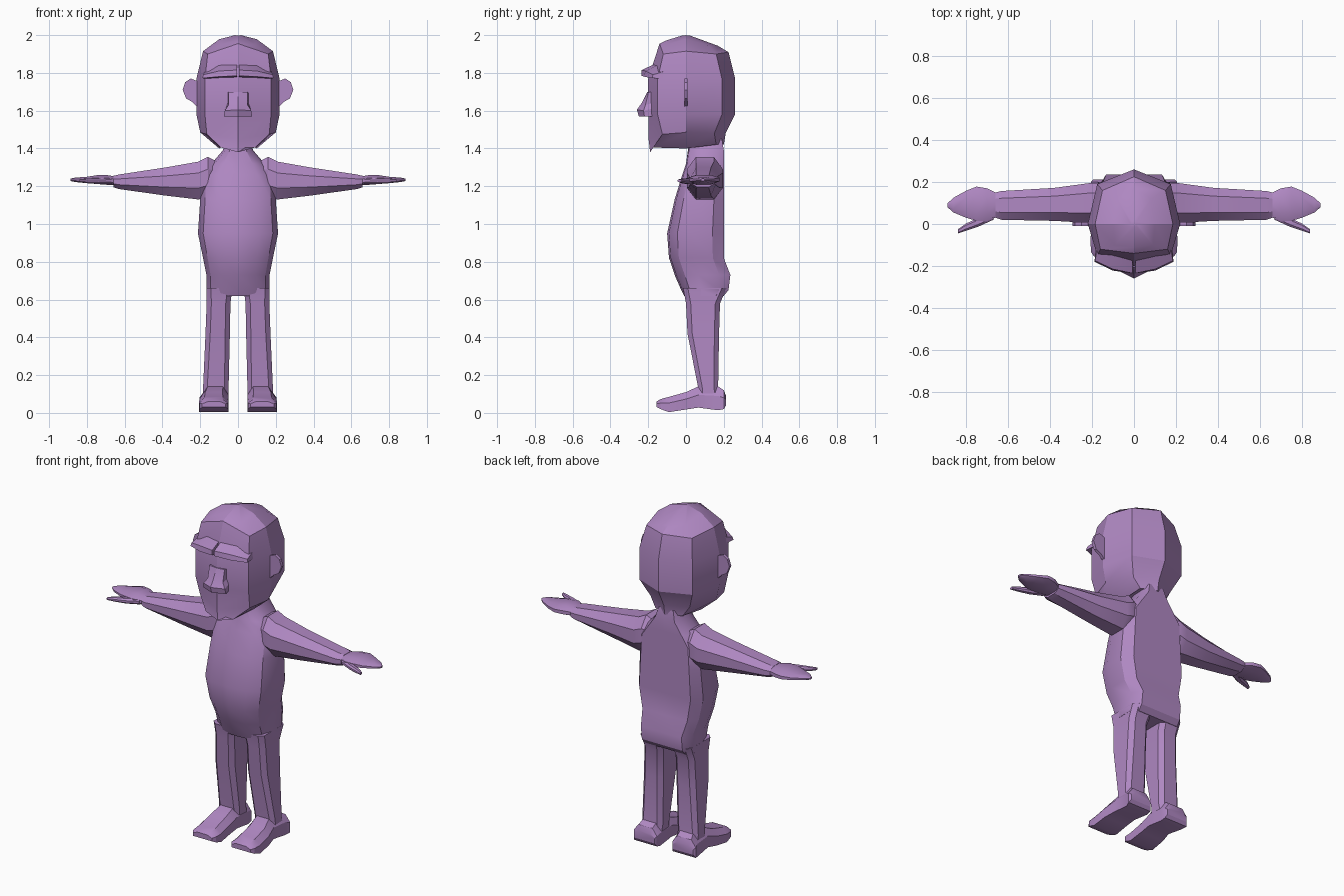
import bpy, bmesh, math

purple = bpy.data.materials.new("soft purple")
purple.diffuse_color = (0.43, 0.245, 0.54, 1)


def loft(name, rings, angle=30):
    """Skin a list of equal-length point rings, capped at both ends."""
    bm = bmesh.new()
    vs = [[bm.verts.new(p) for p in r] for r in rings]
    n = len(rings[0])
    for a, b in zip(vs, vs[1:]):
        for i in range(n):
            bm.faces.new((a[i], a[(i + 1) % n], b[(i + 1) % n], b[i]))
    bm.faces.new(vs[0])
    bm.faces.new(vs[-1])
    bmesh.ops.recalc_face_normals(bm, faces=bm.faces)
    me = bpy.data.meshes.new(name)
    bm.to_mesh(me)
    bm.free()
    me.materials.append(purple)
    ob = bpy.data.objects.new(name, me)
    bpy.context.collection.objects.link(ob)
    bpy.ops.object.select_all(action='DESELECT')
    ob.select_set(True)
    bpy.context.view_layer.objects.active = ob
    bpy.ops.object.shade_smooth_by_angle(angle=math.radians(angle))
    return ob


def both_sides(name, rings, angle=30):
    """Make a right part and its mirrored left twin."""
    for side, s in (("right", 1), ("left", -1)):
        loft(f"{side}_{name}", [[(s * x, y, z) for x, y, z in r] for r in rings], angle)


def symmetric(half):
    """Close a half ring running from front centre to back centre."""
    return half + [(-x, y, z) for x, y, z in half[-2:0:-1]]


def box_ring(x0, x1, y0, y1, z, c):
    """Horizontal rectangle with cut corners."""
    return [(x0 + c, y0, z), (x1 - c, y0, z), (x1, y0 + c, z), (x1, y1 - c, z),
            (x1 - c, y1, z), (x0 + c, y1, z), (x0, y1 - c, z), (x0, y0 + c, z)]


def x_ring(x, y0, y1, z0, z1):
    """Eight-sided ring across the arm direction."""
    ym, zm, a, b = (y0 + y1) / 2, (z0 + z1) / 2, (y1 - y0) / 2, (z1 - z0) / 2
    return [(x, ym + a * c, zm + b * d) for c, d in
            ((1, .4), (.5, 1), (-.5, 1), (-1, .4), (-1, -.4), (-.5, -1), (.5, -1), (1, -.4))]


# Head: chin, jaw, cheeks, temples, crown
loft("head", [symmetric(h) for h in (
    [(0, -.19, 1.38), (.09, -.175, 1.405), (.10, 0, 1.40), (.09, .16, 1.42), (0, .20, 1.42)],
    [(0, -.198, 1.45), (.165, -.125, 1.475), (.20, 0, 1.485), (.13, .15, 1.48), (0, .21, 1.48)],
    [(0, -.20, 1.58), (.175, -.15, 1.58), (.22, 0, 1.58), (.175, .19, 1.58), (0, .26, 1.58)],
    [(0, -.20, 1.77), (.175, -.15, 1.77), (.22, 0, 1.77), (.175, .19, 1.77), (0, .26, 1.77)],
    [(0, -.14, 1.955), (.16, -.12, 1.90), (.185, 0, 1.915), (.15, .16, 1.90), (0, .225, 1.91)],
    [(0, -.11, 1.97), (.09, -.10, 1.95), (.10, 0, 1.978), (.08, .12, 1.945), (0, .17, 1.943)],
    [(0, -.02, 1.998), (.01, -.01, 1.998), (.015, 0, 2.0), (.01, .01, 1.998), (0, .02, 1.998)],
)], 25)

# Brows: two tapered ledges with a thin gap between them
both_sides("brow", [
    [(.006, -.15, 1.77), (.006, -.235, 1.785), (.006, -.235, 1.815), (.006, -.17, 1.845)],
    [(.10, -.13, 1.77), (.10, -.222, 1.78), (.10, -.215, 1.81), (.10, -.15, 1.84)],
    [(.18, -.08, 1.77), (.188, -.18, 1.772), (.185, -.175, 1.79), (.175, -.11, 1.81)],
], 25)

# Nose
loft("nose", [
    [(-.065, -.18, 1.57), (-.075, -.22, 1.57), (0, -.25, 1.57), (.075, -.22, 1.57), (.065, -.18, 1.57)],
    [(-.065, -.18, 1.61), (-.07, -.225, 1.60), (0, -.26, 1.605), (.07, -.225, 1.60), (.065, -.18, 1.61)],
    [(-.055, -.18, 1.64), (-.05, -.215, 1.63), (0, -.235, 1.64), (.05, -.215, 1.63), (.055, -.18, 1.64)],
    [(-.055, -.18, 1.70), (-.05, -.198, 1.70), (0, -.204, 1.70), (.05, -.198, 1.70), (.055, -.18, 1.70)],
], 25)

# Ears: thin upright plates
ear = [(.20, 1.75), (.25, 1.77), (.28, 1.75), (.293, 1.71), (.275, 1.665), (.24, 1.645), (.21, 1.615)]
both_sides("ear", [[(x, y, z) for x, z in ear] for y in (-.009, .009)])

# Neck and torso: (z, half width, front y, back y)
torso = []
for z, w, f, b in ((1.45, .06, .02, .19), (1.39, .08, .01, .20), (1.32, .14, 0, .20),
                   (1.26, .19, -.02, .20), (1.13, .20, -.06, .20), (.95, .212, -.10, .20),
                   (.82, .185, -.09, .20), (.73, .167, -.06, .235), (.65, .168, -.025, .225),
                   (.62, .168, -.01, .20)):
    d = b - f
    torso.append(symmetric([(0, f, z), (.55 * w, f + .03 * d, z), (.87 * w, f + .18 * d, z),
                            (w, f + .42 * d, z), (w, b - .2 * d, z), (.8 * w, b, z), (0, b, z)]))
loft("torso", torso, 32)

# Legs
both_sides("leg", [box_ring(*r) for r in (
    (.03, .168, -.015, .215, .66, .025), (.04, .166, 0, .18, .58, .025),
    (.043, .172, .008, .175, .42, .025), (.05, .185, .065, .17, .13, .022),
    (.052, .187, .065, .18, .08, .022))])

# Feet: lofted from toe to heel as (y, inner x, outer x, bottom z, top z)
both_sides("foot", [
    [(a, y, lo), (b, y, lo), (b, y, .4 * lo + .6 * hi), (b - .03, y, hi),
     (a + .03, y, hi), (a, y, .4 * lo + .6 * hi)]
    for y, a, b, lo, hi in (
        (-.155, .065, .19, .03, .06), (-.135, .052, .204, .02, .073), (-.09, .05, .207, .004, .085),
        (0, .052, .204, .018, .11), (.065, .05, .19, .028, .14), (.17, .05, .195, .014, .14),
        (.20, .052, .205, .02, .12), (.212, .06, .195, .04, .09))])

# Arms from shoulder to wrist
both_sides("arm", [x_ring(*r) for r in (
    (.09, .05, .17, 1.18, 1.32), (.16, .005, .195, 1.14, 1.355), (.21, .005, .195, 1.13, 1.33),
    (.38, .015, .172, 1.15, 1.30), (.63, .02, .157, 1.185, 1.262), (.66, .03, .15, 1.195, 1.255))])

# Hands: flat mitts
both_sides("hand", [x_ring(*r) for r in (
    (.64, .04, .14, 1.205, 1.25), (.70, .012, .17, 1.208, 1.26), (.75, .015, .178, 1.212, 1.258),
    (.80, .03, .158, 1.216, 1.25), (.86, .055, .125, 1.222, 1.246), (.888, .08, .098, 1.228, 1.24))], 40)

# Thumbs
both_sides("thumb", [x_ring(*r) for r in (
    (.67, .02, .07, 1.212, 1.245), (.74, -.012, .03, 1.212, 1.242),
    (.80, -.032, .002, 1.216, 1.24), (.838, -.045, -.025, 1.222, 1.236))], 40)
